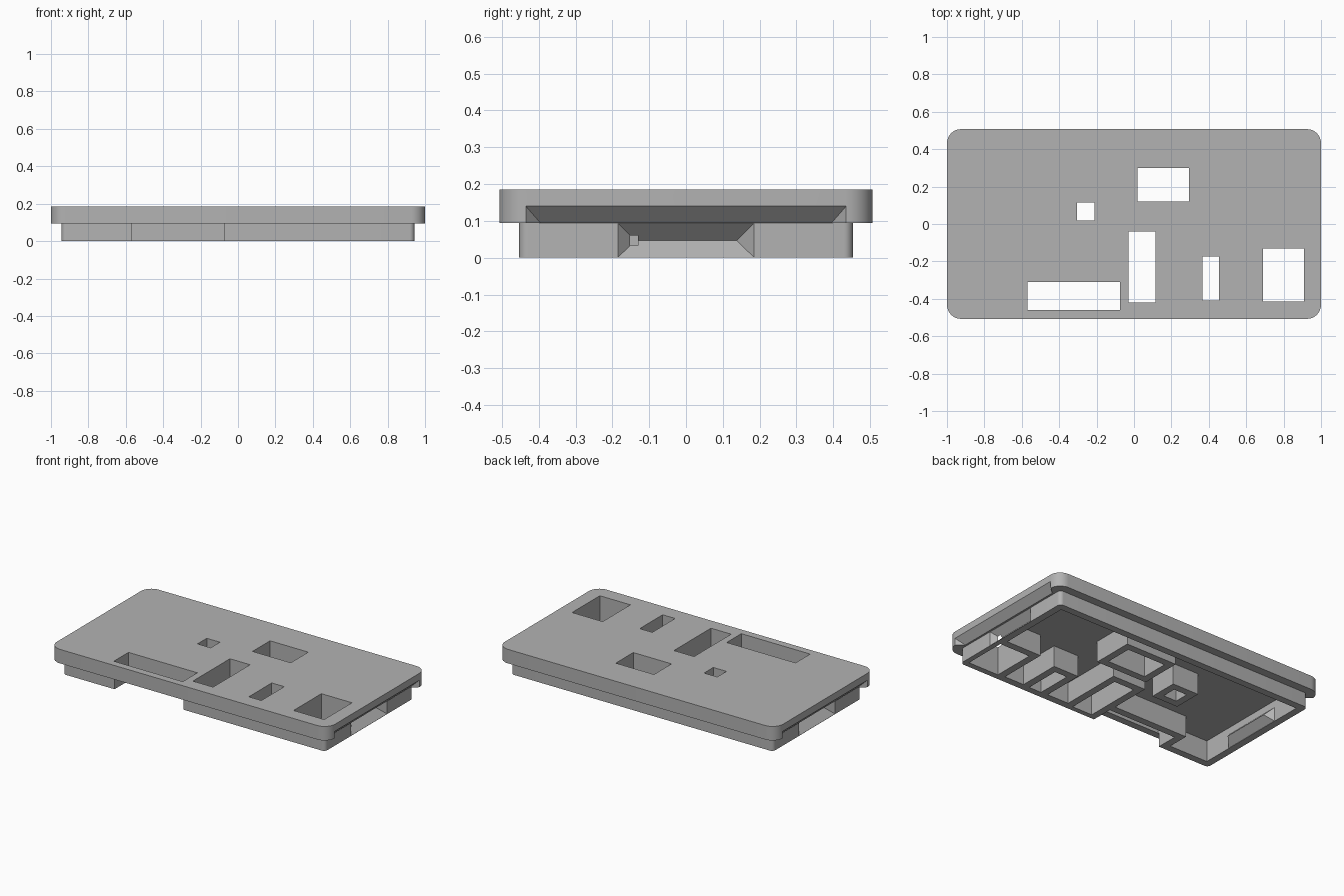
import bpy
import bmesh
import math

if "Cube" in bpy.data.objects:
    bpy.data.objects.remove(bpy.data.objects["Cube"], do_unlink=True)

WALL = 0.047          # wall thickness
RIM_Z, TOP = 0.094, 0.185
LIP_X, LIP_Y = 0.943, 0.453

grey = bpy.data.materials.new("mid_grey")
grey.use_nodes = True
grey.diffuse_color = (0.45, 0.45, 0.45, 1)
grey.node_tree.nodes["Principled BSDF"].inputs["Base Color"].default_value = (0.45, 0.45, 0.45, 1)


def finish(name, bm):
    bmesh.ops.recalc_face_normals(bm, faces=bm.faces)
    mesh = bpy.data.meshes.new(name)
    bm.to_mesh(mesh)
    bm.free()
    mesh.materials.append(grey)
    obj = bpy.data.objects.new(name, mesh)
    bpy.context.collection.objects.link(obj)
    return obj


def box(name, x0, x1, y0, y1, z0, z1, radius=0):
    """Box with optionally rounded vertical edges."""
    bm = bmesh.new()
    bmesh.ops.create_cube(bm, size=1)
    for v in bm.verts:
        v.co.x = x1 if v.co.x > 0 else x0
        v.co.y = y1 if v.co.y > 0 else y0
        v.co.z = z1 if v.co.z > 0 else z0
    if radius:
        upright = [e for e in bm.edges if abs(e.verts[0].co.z - e.verts[1].co.z) > 0.01]
        bmesh.ops.bevel(bm, geom=upright, offset=radius, segments=8, profile=0.5, affect='EDGES')
    return finish(name, bm)


def taper(name, side, outer, inner):
    """Convex block between two (x, half_width, z_low, z_high) end sections."""
    bm = bmesh.new()
    for x, w, lo, hi in (outer, inner):
        for y in (-w, w):
            for z in sorted({lo, hi}):
                bm.verts.new((side * x, y, z))
    bmesh.ops.convex_hull(bm, input=bm.verts)
    bmesh.ops.dissolve_limit(bm, angle_limit=0.01, verts=bm.verts, edges=bm.edges)
    return finish(name, bm)


def combine(target, tool, operation):
    """Apply a boolean and throw the tool away."""
    mod = target.modifiers.new("combine", 'BOOLEAN')
    mod.operation, mod.solver, mod.object = operation, 'EXACT', tool
    bpy.context.view_layer.update()
    graph = bpy.context.evaluated_depsgraph_get()
    mesh = bpy.data.meshes.new_from_object(target.evaluated_get(graph))
    target.modifiers.clear()
    target.data = mesh
    bpy.data.objects.remove(tool, do_unlink=True)


# Cover plate with the lip below it, hollowed from underneath
cover = box("cover", -1, 1, -0.507, 0.507, RIM_Z, TOP, 0.075)
combine(cover, box("lip", -LIP_X, LIP_X, -LIP_Y, LIP_Y, -0.05, 0.12, 0.025), 'UNION')
combine(cover, box("cavity", WALL - LIP_X, LIP_X - WALL, WALL - LIP_Y, LIP_Y - WALL,
                   -0.1, TOP - WALL), 'DIFFERENCE')

# Thickened end walls that carry the snap grooves
for side in (-1, 1):
    combine(cover, taper("groove_backing", side, (0.91, 0.222, -0.012, 0.106),
                         (0.851, 0.163, 0.047, 0.047)), 'UNION')

# Openings, each with a hanging frame: x0, x1, y0, y1
openings = [
    (-0.57, -0.075, -0.46, -0.31),
    (-0.03, 0.115, -0.42, -0.04),
    (0.365, 0.455, -0.41, -0.175),
    (0.69, 0.91, -0.415, -0.13),
    (0.02, 0.295, 0.12, 0.30),
    (-0.305, -0.21, 0.02, 0.115),
]
for x0, x1, y0, y1 in openings:
    frame = box("frame", x0 - WALL, min(x1 + WALL, LIP_X - 0.01),
                max(y0 - WALL, 0.01 - LIP_Y), y1 + WALL, -0.04, 0.16)
    combine(cover, frame, 'UNION')
for x0, x1, y0, y1 in openings:
    combine(cover, box("opening", x0, x1, y0, y1, -0.2, 0.3), 'DIFFERENCE')

# Level the underside
combine(cover, box("underside", -2, 2, -2, 2, -0.3, 0), 'DIFFERENCE')

# Snap groove in the lip and pry recess in the plate, at both ends
for side in (-1, 1):
    combine(cover, taper("snap_groove", side, (LIP_X + 0.0005, 0.185, 0.0003, 0.0937),
                         (LIP_X - WALL, 0.138, 0.047, 0.047)), 'DIFFERENCE')
    combine(cover, taper("pry_recess", side, (1.001, 0.436, 0.05, 0.141),
                         (0.955, 0.395, 0.05, RIM_Z)), 'DIFFERENCE')

# Smooth the rounded corners, keep everything else crisp
cover.data.materials.clear()
cover.data.materials.append(grey)
for poly in cover.data.polygons:
    poly.material_index = 0
bpy.ops.object.select_all(action='DESELECT')
cover.select_set(True)
bpy.context.view_layer.objects.active = cover
bpy.ops.object.shade_smooth_by_angle(angle=math.radians(30))
